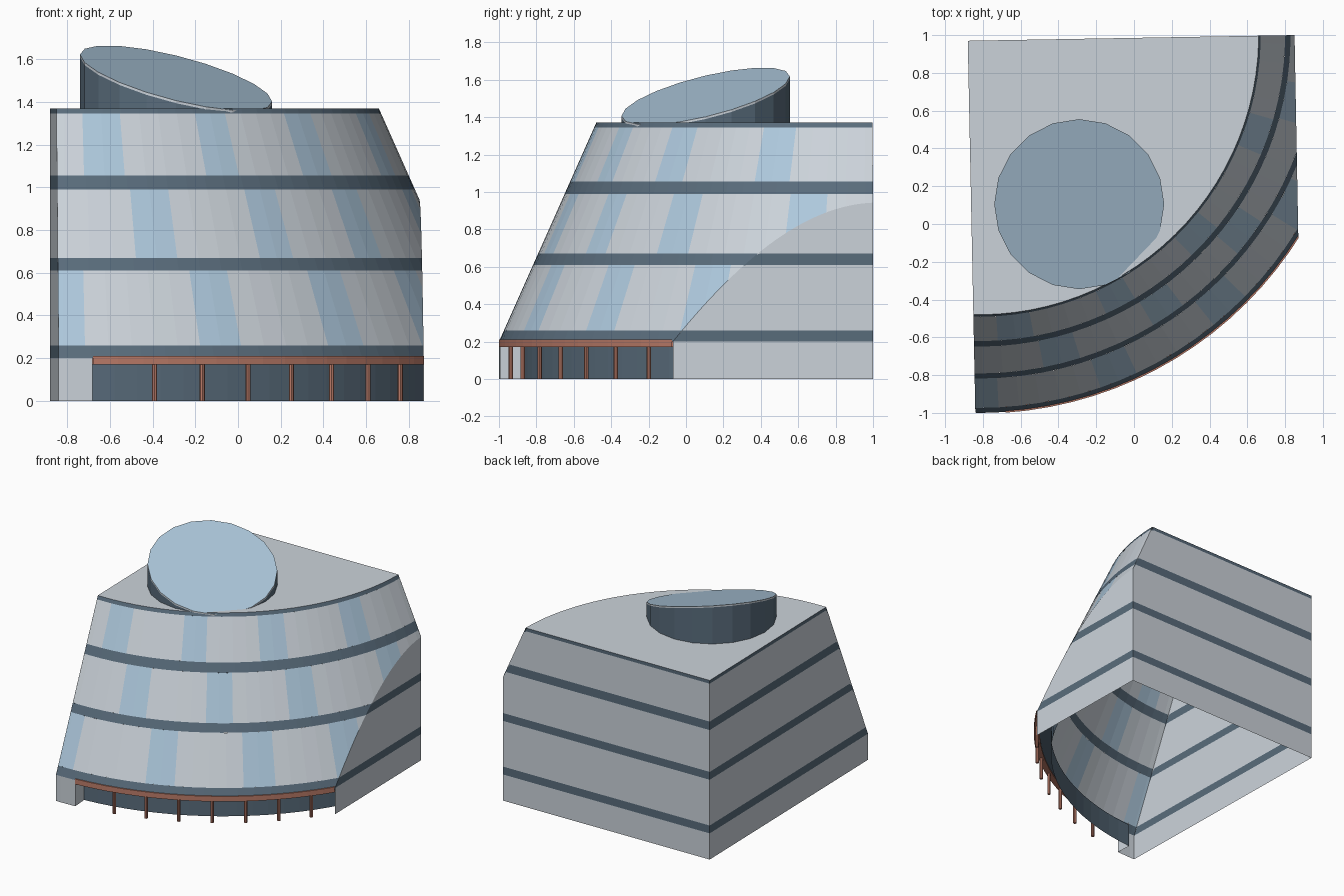
import bpy, bmesh, math
from mathutils import Vector

if "Cube" in bpy.data.objects:
    bpy.data.objects.remove(bpy.data.objects["Cube"])

# Shared layout: cone axis, plan corners, floor bands
CX, CY = -0.82, 1.0
R0, R1, Z0, Z1 = 2.0, 1.48, 0.2, 1.37
BACK_LEFT, FRONT_LEFT = (-0.88, 0.97), (-0.84, -1.0)
FRONT_RIGHT, BACK_RIGHT = (0.87, -0.07), (0.85, 1.0)
WALLS = {"left_wall": (BACK_LEFT, FRONT_LEFT),
         "right_wall": (FRONT_RIGHT, BACK_RIGHT),
         "back_wall": (BACK_RIGHT, BACK_LEFT)}
BANDS = [(0.2, 0.26), (0.61, 0.67), (0.99, 1.055), (1.345, 1.37)]
FLOORS = [(0.26, 0.61, [(-3, 3), (19, 25), (39, 45.5), (58.5, 65.3)]),
          (0.67, 0.99, [(11, 17.4), (31, 37), (49.8, 56.5), (74.5, 81.5)]),
          (1.055, 1.345, [(3.5, 10.3), (24.5, 30.6), (44, 51), (67, 74)])]


def material(name, rgb):
    m = bpy.data.materials.new(name)
    m.diffuse_color = (*rgb, 1)
    m.use_nodes = True
    m.node_tree.nodes["Principled BSDF"].inputs["Base Color"].default_value = m.diffuse_color
    return m


MATS = [material("pale_panel", (0.60, 0.65, 0.70)),
        material("dark_band", (0.10, 0.15, 0.20)),
        material("blue_glass", (0.42, 0.58, 0.72)),
        material("copper", (0.50, 0.20, 0.14))]
PALE, DARK, GLASS, COPPER = range(4)


def finish(name, bm):
    bmesh.ops.remove_doubles(bm, verts=bm.verts, dist=1e-5)
    me = bpy.data.meshes.new(name)
    bm.to_mesh(me)
    bm.free()
    for m in MATS:
        me.materials.append(m)
    ob = bpy.data.objects.new(name, me)
    bpy.context.collection.objects.link(ob)
    return ob


def face(bm, pts, mat):
    f = bm.faces.new([bm.verts.new(p) for p in pts])
    f.material_index = mat


def polar(r, deg, z):
    a = math.radians(deg)
    return (CX + r * math.sin(a), CY - r * math.cos(a), z)


def cone_r(z):
    return R0 + (R1 - R0) * (z - Z0) / (Z1 - Z0)


def sweep(bm, profile, a0, a1, mat):
    """Revolve an (r, z) profile about the cone axis in flat facets."""
    n = max(1, round((a1 - a0) / 3.4))
    angs = [a0 + (a1 - a0) * i / n for i in range(n + 1)]
    for a, b in zip(angs, angs[1:]):
        for (r, z), (s, w) in zip(profile, profile[1:]):
            face(bm, [polar(r, a, z), polar(r, b, z), polar(s, b, w), polar(s, a, w)], mat)


def clip(bm):
    """Trim to the three straight walls."""
    for p, q in WALLS.values():
        n = Vector((q[1] - p[1], p[0] - q[0], 0))
        bmesh.ops.bisect_plane(bm, geom=bm.verts[:] + bm.edges[:] + bm.faces[:],
                               plane_co=(*p, 0), plane_no=n, clear_outer=True)


# Sloping curved facade with staggered glass panels
bm = bmesh.new()
for lo, hi in BANDS:
    sweep(bm, [(cone_r(lo), lo), (cone_r(hi), hi)], -3, 92, DARK)
for lo, hi, panels in FLOORS:
    prof = [(cone_r(lo), lo), (cone_r(hi), hi)]
    at = -3
    for a, b in panels:
        if a > at:
            sweep(bm, prof, at, a, PALE)
        sweep(bm, prof, a, b, GLASS)
        at = b
    sweep(bm, prof, at, 92, PALE)
clip(bm)
finish("curved_facade", bm)

# Straight walls, cut off where they meet the cone
levels = [0] + [z for band in BANDS for z in band]


def top_at(x, y):
    r = math.hypot(x - CX, y - CY)
    return max(Z0, min(Z1, Z0 + (R0 - r) * (Z1 - Z0) / (R0 - R1)))


for name, (p, q) in WALLS.items():
    bm = bmesh.new()
    N = 60
    pts = [(p[0] + (q[0] - p[0]) * i / N, p[1] + (q[1] - p[1]) * i / N) for i in range(N + 1)]
    for a, b in zip(pts, pts[1:]):
        ta, tb = top_at(*a), top_at(*b)
        for k, (lo, hi) in enumerate(zip(levels, levels[1:])):
            quad = [(*a, min(lo, ta)), (*b, min(lo, tb)), (*b, min(hi, tb)), (*a, min(hi, ta))]
            clean = [v for i, v in enumerate(quad) if v != quad[i - 1]]
            if len(clean) > 2:
                face(bm, clean, k % 2)
    finish(name, bm)

# Flat roof
bm = bmesh.new()
arc = [polar(R1, -3 + 95 * i / 28, Z1) for i in range(29)]
face(bm, arc + [(-1.2, 1.2, Z1)], PALE)
clip(bm)
finish("roof", bm)

# Ground-floor pier at the left end of the front
bm = bmesh.new()
sweep(bm, [(R0, 0), (R0, Z0)], -3, 4, PALE)
face(bm, [polar(R0, 4, 0), polar(1.88, 4, 0), polar(1.88, 4, Z0), polar(R0, 4, Z0)], PALE)
clip(bm)
finish("front_pier", bm)

# Recessed shopfront with soffit
bm = bmesh.new()
sweep(bm, [(1.88, 0), (1.88, 0.18), (1.98, 0.18)], 4, 68, DARK)
clip(bm)
finish("shopfront", bm)

# Copper canopy band
bm = bmesh.new()
sweep(bm, [(1.96, 0.21), (1.96, 0.17), (2.004, 0.17), (2.004, 0.21), (1.96, 0.21)], 4, 62, COPPER)
clip(bm)
finish("canopy_band", bm)

# Columns
for i in range(7):
    x, y, _ = polar(1.983, 12.5 + 6.72 * i, 0)
    bm = bmesh.new()
    bmesh.ops.create_cone(bm, cap_ends=True, segments=8, radius1=0.012, radius2=0.012, depth=0.175)
    bmesh.ops.translate(bm, verts=bm.verts, vec=(x, y, 0.0875))
    for f in bm.faces:
        f.material_index = COPPER
    finish(f"column_{i + 1}", bm)

# Rooftop drum with slanted glass lid
DX, DY, DR, SIDES = -0.29, 0.105, 0.45, 20


def rim(i, drop):
    a = 2 * math.pi * i / SIDES
    u, v = DR * math.cos(a), DR * math.sin(a)
    return (DX + u, DY + v, 1.512 - 0.245 * u + 0.235 * v - drop)


bm = bmesh.new()
for i in range(SIDES):
    a, b = rim(i, 0.012), rim(i + 1, 0.012)
    face(bm, [(a[0], a[1], 1.33), (b[0], b[1], 1.33), b, a], DARK)
finish("roof_drum", bm)

bm = bmesh.new()
for i in range(SIDES):
    face(bm, [rim(i, 0.012), rim(i + 1, 0.012), rim(i + 1, 0), rim(i, 0)], PALE)
face(bm, [rim(i, 0) for i in range(SIDES)], GLASS)
finish("drum_skylight", bm)
